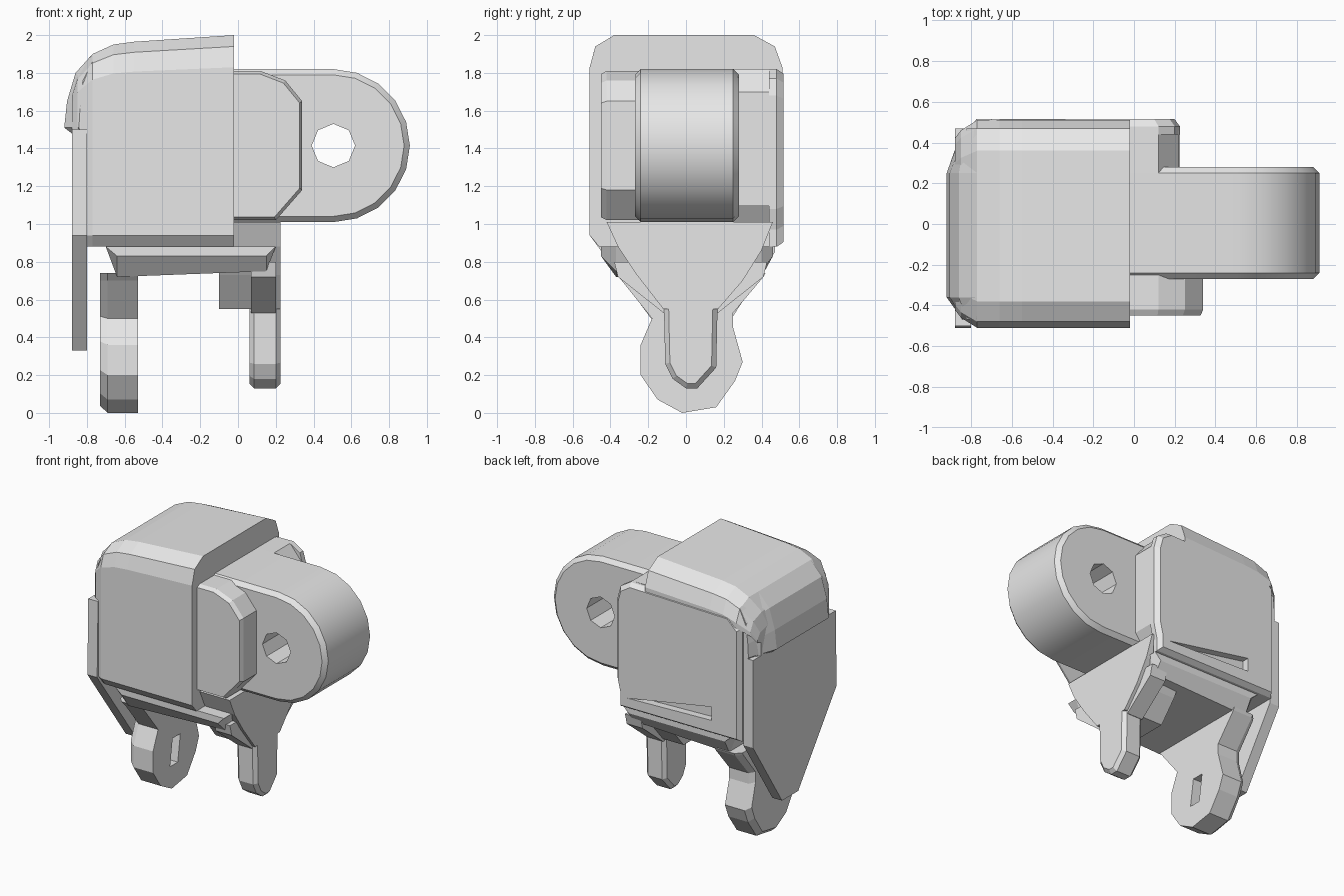
import bpy
import bmesh
import math

old = bpy.data.objects.get("Cube")
if old:
    bpy.data.objects.remove(old, do_unlink=True)

grey = bpy.data.materials.new("plain_grey")
grey.use_nodes = True
grey.diffuse_color = (0.8, 0.8, 0.8, 1)
grey.node_tree.nodes["Principled BSDF"].inputs["Base Color"].default_value = (0.8, 0.8, 0.8, 1)


def activate(ob):
    bpy.ops.object.select_all(action='DESELECT')
    ob.select_set(True)
    bpy.context.view_layer.objects.active = ob


def loft(name, rings, bevel=0.0):
    """Skin a row of matching closed rings and cap both ends."""
    bm = bmesh.new()
    rows = [[bm.verts.new(p) for p in ring] for ring in rings]
    n = len(rows[0])
    for a, b in zip(rows, rows[1:]):
        for i in range(n):
            j = (i + 1) % n
            bm.faces.new((a[i], a[j], b[j], b[i]))
    bm.faces.new(rows[0])
    bm.faces.new(rows[-1])
    bmesh.ops.recalc_face_normals(bm, faces=bm.faces)
    mesh = bpy.data.meshes.new(name)
    bm.to_mesh(mesh)
    bm.free()
    mesh.materials.append(grey)
    ob = bpy.data.objects.new(name, mesh)
    bpy.context.collection.objects.link(ob)
    if bevel:
        mod = ob.modifiers.new("chamfer", 'BEVEL')
        mod.width = bevel
        mod.segments = 1
        mod.limit_method = 'ANGLE'
        mod.angle_limit = math.radians(50)
        activate(ob)
        bpy.ops.object.modifier_apply(modifier="chamfer")
    return ob


def prism_x(name, pts, lo, hi, bevel=0.0):
    return loft(name, [[(x, y, z) for y, z in pts] for x in (lo, hi)], bevel)


def prism_y(name, pts, lo, hi, bevel=0.0):
    return loft(name, [[(x, y, z) for x, z in pts] for y in (lo, hi)], bevel)


def cut(ob, cutter):
    cutter.hide_render = True
    mod = ob.modifiers.new("cut", 'BOOLEAN')
    mod.operation = 'DIFFERENCE'
    mod.solver = 'EXACT'
    mod.object = cutter
    activate(ob)
    bpy.ops.object.modifier_apply(modifier="cut")
    bpy.data.objects.remove(cutter, do_unlink=True)


# Outer cover: chamfered section lofted along x, with a falling roof line
section = [(-.46, .88), (-.51, .94), (-.51, 1.83), (-.48, 1.94), (-.38, 2), (.36, 2),
           (.47, 1.94), (.51, 1.83), (.51, 1.78), (.46, 1.75), (.46, .88)]
rings = []
for x, top, inset in ((-.02, 2, 0), (-.55, 1.965, 0), (-.66, 1.95, 0),
                      (-.77, 1.9, 0), (-.85, 1.8, .05), (-.88, 1.7, .09)):
    k = (top - 1.5) / 0.5
    s = 1 - inset / 0.51
    rings.append([(x, y * s, 1.5 + (z - 1.5) * k if z > 1.5 else z) for y, z in section])
loft("outer_cover", rings)

# Brow overhanging the outer side
brow = [(-.92, 1.51), (-.905, 1.65), (-.86, 1.8), (-.77, 1.9), (-.77, 1.48), (-.88, 1.48)]
brow_rings = []
for y, s in ((-.47, .35), (-.36, 1), (.25, 1), (.47, .35)):
    brow_rings.append([(-.8 + (x + .8) * s if x < -.8 else x, y,
                        z - (0.04 if s < 1 and z > 1.6 else 0)) for x, z in brow])
loft("cover_brow", brow_rings)

# Tapered hanging plate on the outer side
prism_x("side_plate", [(-.5, 1.5), (-.51, .94), (-.06, .33), (.13, .33),
                       (.47, .85), (.47, 1.5)], -.88, -.8)

# Pivot lug with rounded end and octagonal hole
cx, cz, r = 0.505, 1.415, 0.405
arc = [(cx + r * math.sin(a), cz + r * math.cos(a))
       for a in (math.pi * i / 10 for i in range(11))]
lug = prism_y("pivot_lug", [(-.3, cz + r)] + arc + [(-.3, cz - r)], -.27, .28, .03)
octagon = [(cx + .115 * math.cos(math.pi * i / 4), cz + .115 * math.sin(math.pi * i / 4))
           for i in range(8)]
cut(lug, prism_y("hole_cutter", octagon, -1, 1))
activate(lug)
bpy.ops.object.shade_smooth_by_angle(angle=math.radians(25))

# Front cheek block beside the lug
cheek = [(-.2, 1.81), (.12, 1.81), (.25, 1.76), (.34, 1.65), (.34, 1.18), (.2, 1.02), (-.2, 1.02)]
cheek_rings = []
for y, s in ((-.45, .96), (-.42, 1), (-.22, 1)):
    cheek_rings.append([(x * s, y, cz + (z - cz) * s) for x, z in cheek])
loft("front_cheek", cheek_rings)

# Back panel: rounded square with chamfered rim and a wedge slot
panel = [(-.8, .88), (-.8, 1.72), (-.72, 1.8), (.12, 1.82), (.2, 1.77), (.225, 1.68),
         (.225, 1.08), (.2, .97), (.2, .88)]
panel_rings = []
for y, s in ((.44, 1), (.48, 1), (.515, .95)):
    panel_rings.append([(-.29 + (x + .29) * s, y, 1.35 + (z - 1.35) * s) for x, z in panel])
back = loft("back_panel", panel_rings)
cut(back, prism_y("slot_cutter", [(.12, .97), (-.57, .99), (-.57, 1.09)], .46, .7))

# Back cheek block between the lug and the panel
prism_y("back_cheek", [(-.2, 1.82), (.12, 1.82), (.22, 1.7), (.22, 1.1), (.16, 1.01), (-.2, 1.01)],
        .24, .46)

# Lower bracket slab
lower = [(-.64, .71), (.15, .75), (.2, .88), (-.7, .88)]
slab_rings = []
for y, drop in ((-.45, .11), (-.37, 0), (.4, 0), (.46, .11)):
    slab_rings.append([(x, y, max(z, .72 + drop)) for x, z in lower])
loft("bracket_slab", slab_rings)

# Inner leg with flared top plate
flare = [(-.42, 1.01), (-.36, .88), (-.26, .73), (-.12, .55), (.17, .55), (.3, .7),
         (.4, .86), (.46, 1.01)]
prism_x("inner_leg_plate", flare, -.1, .225)
shoulder = [(-.38, .8), (-.36, .72), (-.12, .53), (.17, .53), (.41, .72), (.43, .8)]
prism_x("inner_leg_shoulder", shoulder, .07, .2)
prism_x("inner_leg", [(-.12, .7), (-.11, .26), (-.07, .18), (0, .13), (.06, .13),
                      (.16, .24), (.17, .7)], .06, .225, .025)

# Outer leg with rounded foot and a shallow slanted slot
leg_shape = [(-.38, .74), (-.34, .7), (-.18, .5), (-.24, .36), (-.24, .2), (-.15, .07), (-.02, 0),
             (.16, .03), (.26, .17), (.3, .27), (.25, .45), (.25, .53), (.41, .72), (.42, .74)]
leg_rings = []
for x, s in ((-.73, .9), (-.69, 1), (-.53, 1)):
    leg_rings.append([(x, .02 + (y - .02) * s, .74 + (z - .74) * (1 - (1 - s) * .5))
                      for y, z in leg_shape])
leg = loft("outer_leg", leg_rings)
cut(leg, prism_x("leg_slot_cutter", [(-.04, .17), (.05, .17), (.08, .37), (-.01, .37)], -.62, -.4))
